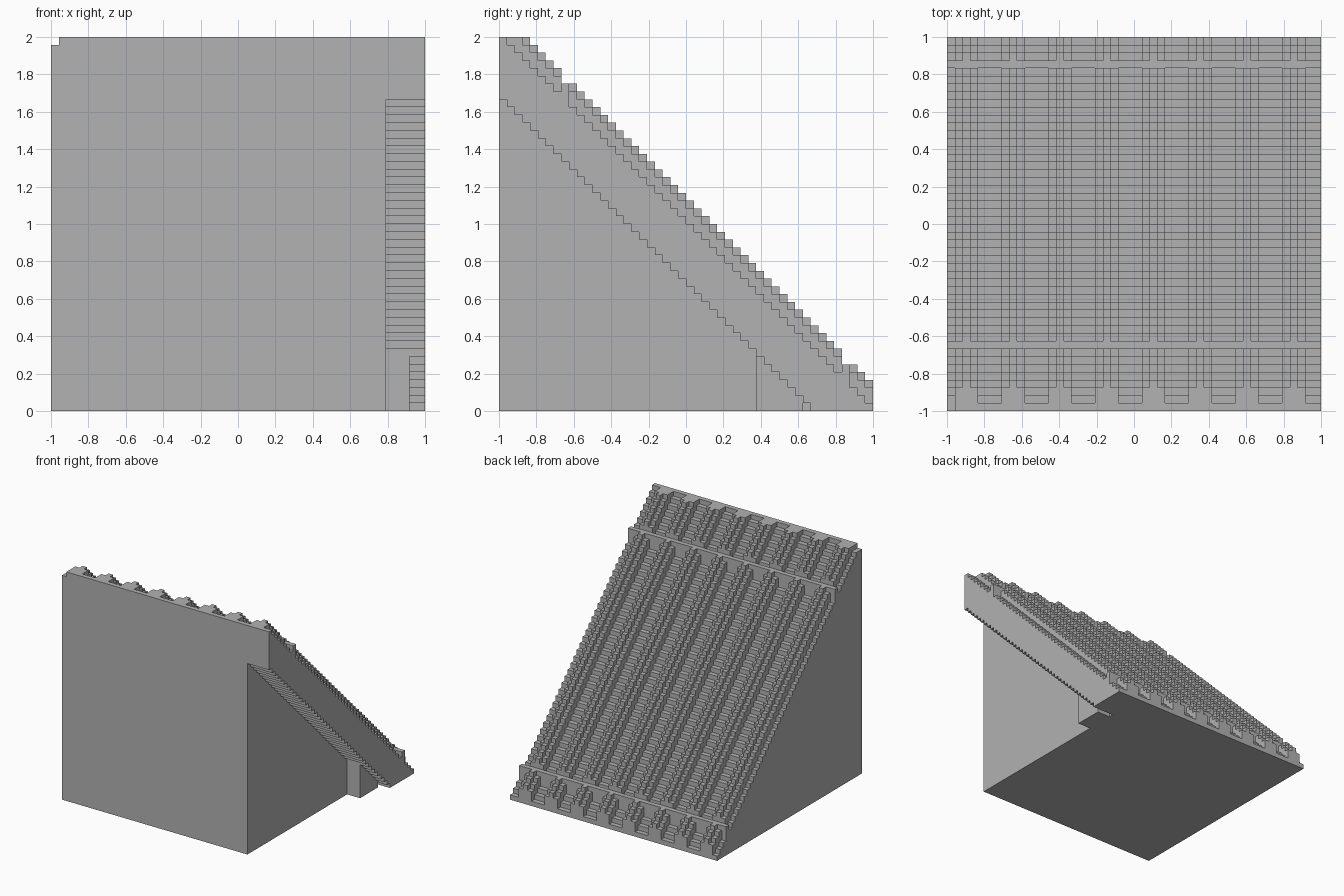
import bpy
import bmesh

cube = bpy.data.objects.get("Cube")
if cube:
    bpy.data.objects.remove(cube, do_unlink=True)

N = 48                      # blocks along each side
U = 2 / N                   # size of one block
BANDS = (8, 44)             # rows with a cross batten
RIBS = range(2, N, 6)       # columns with a rib crest

stone = bpy.data.materials.new("grey")
stone.use_nodes = True
GREY = (0.445, 0.445, 0.445, 1)
stone.diffuse_color = GREY
stone.node_tree.nodes["Principled BSDF"].inputs["Base Color"].default_value = GREY


def slope(level):
    """Stepped slope height, raised by level and capped at the full height."""
    return lambda j: min(N, N + level - j)


def stairs(height, j0, j1):
    """Stepped outline from row j0 to row j1."""
    points = []
    for j in range(j0, j1):
        points += [(j, height(j)), (j + 1, height(j))]
    return points


def strip(bm, i0, i1, j0, j1, bottom, top):
    """Solid between two stepped outlines, from column i0 to column i1."""
    outline = []
    for p in stairs(bottom, j0, j1) + stairs(top, j0, j1)[::-1]:
        if not outline or p != outline[-1]:
            outline.append(p)
    ends = [[bm.verts.new((i * U - 1, j * U - 1, k * U)) for j, k in outline]
            for i in (i0, i1)]
    bm.faces.new(ends[0])
    bm.faces.new(ends[1][::-1])
    for a in range(len(outline)):
        bm.faces.new((ends[0][a - 1], ends[0][a], ends[1][a], ends[1][a - 1]))


def part(name, strips):
    bm = bmesh.new()
    for s in strips:
        strip(bm, *s)
    bmesh.ops.recalc_face_normals(bm, faces=bm.faces)
    mesh = bpy.data.meshes.new(name)
    bm.to_mesh(mesh)
    bm.free()
    mesh.materials.append(stone)
    bpy.context.collection.objects.link(bpy.data.objects.new(name, mesh))


def ground(j):
    return 0


def soffit(j):
    return max(0, 40 - j)


def crest(j):
    return slope(2 if j in BANDS else 3)(j)


surface = slope(0)
WALL = 43

# Main wedge, with the top corner block left out of its edge column
part("body", [(1, WALL, 0, N, ground, surface)])
part("body_edge", [(0, 1, 0, N, ground, lambda j: min(N - 1, surface(j)))])

# Overhanging eave with a stepped underside, and the post below it
part("eave", [(WALL, N, 0, N, soffit, surface)])
part("eave_post", [(WALL, 46, 33, 39, ground, soffit)])

# Roof ribs: a high crest between two lower shoulders
part("rib_crests", [(c, c + 1, 1, N, surface, crest) for c in RIBS])
part("rib_shoulders", [(i, i + 1, 1, N, surface, slope(2))
                       for c in RIBS for i in (c - 1, c + 1)])

# Cross battens filling the gaps between the ribs
starts = [0] + [c + 2 for c in RIBS]
stops = [c - 1 for c in RIBS] + [N]
part("cross_battens", [(a, b, j, j + 1, surface, slope(2))
                       for j in BANDS for a, b in zip(starts, stops)])
